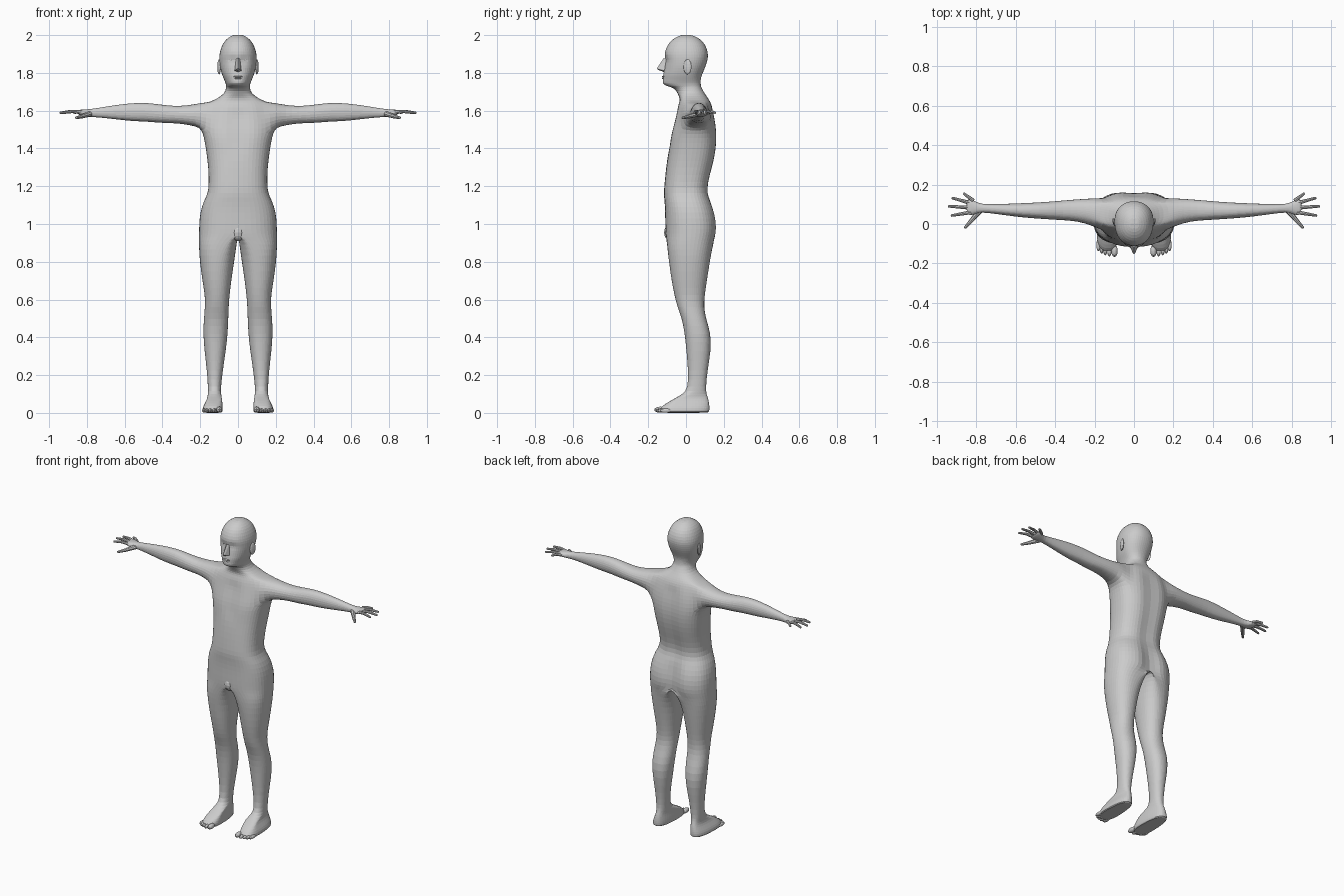
import bpy, bmesh, math
from mathutils import Vector, Matrix

if "Cube" in bpy.data.objects:
    bpy.data.objects.remove(bpy.data.objects["Cube"])

HALF = 12            # columns on the outer half of each ring
N = HALF * 2


def finish(name, bm, mirror=True, subdiv=0):
    bmesh.ops.recalc_face_normals(bm, faces=bm.faces[:])
    me = bpy.data.meshes.new(name)
    bm.to_mesh(me)
    bm.free()
    ob = bpy.data.objects.new(name, me)
    bpy.context.collection.objects.link(ob)
    if mirror:
        m = ob.modifiers.new("mirror", 'MIRROR')
        m.use_clip = True
        m.merge_threshold = 0.0005
    if subdiv:
        s = ob.modifiers.new("subdivision", 'SUBSURF')
        s.levels = s.render_levels = subdiv
    return ob


def ring(z, xin, fx, xout, yf, yb, yw, p):
    """Closed half-body ring: outer arc front to back, inner arc back to front."""
    pts = []
    for k in range(N):
        t = -math.pi / 2 + 2 * math.pi * k / N
        a = 0 if k in (0, HALF) else abs(math.cos(t)) ** p
        s = math.sin(t)
        b = abs(s) ** p
        x = fx + (xout - fx) * a if k <= HALF else fx - (fx - xin) * a
        y = yw + (yb - yw) * b if s > 0 else yw - (yw - yf) * b
        pts.append(Vector((x, y, z)))
    return pts


def ellipsoid(name, c, r, mirror=True, rot=0):
    bm = bmesh.new()
    bmesh.ops.create_uvsphere(bm, u_segments=12, v_segments=8, radius=1)
    M = (Matrix.Translation(c) @ Matrix.Rotation(rot, 4, 'Z')
         @ Matrix.Diagonal((*r, 1)))
    bmesh.ops.transform(bm, matrix=M, verts=bm.verts[:])
    ob = finish(name, bm, mirror)
    if mirror:
        ob.modifiers["mirror"].use_clip = False
    return ob


def finger(name, path, r0, r1):
    """Tapered tube along a path with a rounded tip."""
    bm = bmesh.new()
    path = [Vector(p) for p in path]
    axis = (path[-1] - path[0]).normalized()
    path.append(path[-1] + axis * 0.004)
    q = axis.to_track_quat('Z', 'Y')
    rows = []
    for i, c in enumerate(path):
        f = i / (len(path) - 2)
        r = r0 + (r1 - r0) * f if i < len(path) - 1 else r1 * 0.5
        rows.append([bm.verts.new(c + q @ Vector((r * math.cos(a), r * math.sin(a), 0)))
                     for a in (j * math.pi / 4 for j in range(8))])
    for u, v in zip(rows, rows[1:]):
        for j in range(8):
            bm.faces.new((u[j], u[(j + 1) % 8], v[(j + 1) % 8], v[j]))
    bm.faces.new(rows[0])
    bm.faces.new(rows[-1])
    return finish(name, bm)


# Head and neck: z, half width, front y, back y, y of widest point
HEAD = [(2.002, .022, -.025, .03, 0), (1.987, .052, -.058, .063, 0),
        (1.965, .075, -.087, .092, .005), (1.93, .092, -.107, .112, .01),
        (1.895, .1, -.117, .118, .015), (1.87, .1, -.112, .115, .015),
        (1.84, .098, -.113, .107, .01), (1.81, .091, -.117, .094, .005),
        (1.785, .083, -.123, .083, 0), (1.765, .074, -.122, .078, 0),
        (1.745, .066, -.126, .078, 0), (1.73, .063, -.108, .08, .01),
        (1.72, .063, -.058, .083, .02), (1.69, .072, -.045, .1, .03)]
# Torso: z, half width, front y, back y
TORSO = [(1.665, .11, -.032, .118), (1.645, .15, -.035, .13), (1.62, .165, -.045, .14),
         (1.58, .175, -.055, .152), (1.53, .185, -.068, .162), (1.48, .187, -.082, .167),
         (1.43, .176, -.09, .167), (1.37, .167, -.096, .16), (1.3, .158, -.106, .144),
         (1.22, .155, -.114, .121), (1.16, .16, -.119, .118), (1.12, .184, -.114, .136),
         (1.06, .202, -.111, .159), (1.0, .207, -.111, .17), (.945, .208, -.11, .167)]
# Legs and feet: z, inner x, mid x, outer x, front y, back y
LEG = [(.915, .004, .045, .208, -.104, .152), (.87, .01, .08, .207, -.099, .139),
       (.8, .02, .105, .203, -.091, .127), (.7, .035, .11, .189, -.077, .111),
       (.62, .045, .11, .175, -.061, .099), (.56, .049, .115, .175, -.046, .095),
       (.5, .051, .115, .181, -.022, .106), (.42, .054, .118, .185, -.007, .132),
       (.33, .064, .12, .178, .002, .133), (.22, .081, .122, .164, .012, .113),
       (.13, .091, .125, .159, .01, .105), (.1, .089, .125, .159, -.018, .109),
       (.075, .085, .13, .163, -.062, .119), (.05, .082, .133, .176, -.108, .124),
       (.025, .08, .135, .189, -.14, .126), (.004, .082, .135, .189, -.14, .124),
       (0, .09, .135, .181, -.13, .116)]
# Arm: x, centre y, centre z, y radius, z radius
ARM = [(.2, .057, 1.575, .078, .066), (.25, .066, 1.576, .065, .055),
       (.32, .07, 1.578, .056, .045), (.4, .068, 1.582, .05, .049),
       (.48, .068, 1.592, .044, .051), (.56, .069, 1.592, .039, .049),
       (.65, .073, 1.592, .031, .038), (.72, .077, 1.59, .025, .028),
       (.77, .08, 1.588, .022, .022), (.8, .082, 1.587, .031, .02),
       (.83, .085, 1.59, .046, .016), (.852, .088, 1.592, .04, .011)]

rings = []
for z, w, yf, yb, yw in HEAD:
    r = ring(z, 0, 0, w, yf, yb, yw, .92)
    for v in r:  # eye sockets
        if v.y < 0:
            v.y += .016 * math.exp(-((v.x - .034) ** 2 + (v.z - 1.87) ** 2) / .016 ** 2)
    rings.append(r)
for z, w, yf, yb in TORSO:
    r = ring(z, 0, 0, w, yf, yb, (yf + yb) / 2, .78)
    if 1.38 < z < 1.6:      # breastbone
        r[0].y += .012
    if z < 1.1:             # cleft
        r[HALF].y -= .035
    elif z < 1.6:           # spine groove
        r[HALF].y -= .014
    rings.append(r)
for z, xin, fx, xout, yf, yb in LEG:
    foot = z < .09
    rings.append(ring(z, xin, fx, xout, yf, yb, -.05 if foot else (yf + yb) / 2,
                      .8 if foot or z > .85 else .92))

# Body loft with an opening left for the arm
bm = bmesh.new()
rows = [[bm.verts.new(p) for p in r] for r in rings]
top, bot, c0, c1 = len(HEAD) + 1, len(HEAD) + 5, 3, 9
for i, (u, v) in enumerate(zip(rows, rows[1:])):
    for k in range(N):
        if top <= i < bot and c0 <= k < c1:
            continue
        q = (u[k], u[(k + 1) % N], v[(k + 1) % N], v[k])
        if all(a.co.x < 1e-5 for a in q):
            continue
        bm.faces.new(q)
bm.faces.new(rows[0][:HALF + 1])
bm.faces.new(rows[-1])

# Arm grown from the opening
loop = ([rows[top][k] for k in range(c0, c1)] + [rows[i][c1] for i in range(top, bot)]
        + [rows[bot][k] for k in range(c1, c0, -1)]
        + [rows[i][c0] for i in range(bot, top, -1)])
ys, zs = [v.co.y for v in loop], [v.co.z for v in loop]
ym, zm = (max(ys) + min(ys)) / 2, (max(zs) + min(zs)) / 2
hy, hz = max(ys) - ym, max(zs) - zm
angles = [math.atan2((z - zm) / hz, (y - ym) / hy) for y, z in zip(ys, zs)]
prev = loop
for x, yc, zc, ry, rz in ARM:
    cur = [bm.verts.new((x, yc + ry * math.cos(a), zc + rz * math.sin(a))) for a in angles]
    n = len(cur)
    for j in range(n):
        bm.faces.new((prev[j], prev[(j + 1) % n], cur[(j + 1) % n], cur[j]))
    prev = cur
bm.faces.new(prev)
bmesh.ops.delete(bm, geom=[v for v in bm.verts if not v.link_faces], context='VERTS')
finish("body", bm, subdiv=1)

# Fingers and thumb
for name, a, b in (("index_finger", (.825, .06), (.926, .043)),
                   ("middle_finger", (.83, .083), (.941, .09)),
                   ("ring_finger", (.825, .105), (.922, .132)),
                   ("little_finger", (.815, .118), (.863, .154))):
    mid = ((a[0] + b[0]) / 2, (a[1] + b[1]) / 2, 1.596)
    finger(name, [(*a, 1.592), mid, (*b, 1.589)], .0105, .0065)
finger("thumb", [(.785, .065, 1.583), (.825, .018, 1.57), (.857, -.018, 1.562)], .015, .007)

# Toes
for i, (x, tip) in enumerate(((.099, -.168), (.125, -.166), (.146, -.16),
                              (.164, -.151), (.18, -.139))):
    r = .016 if i == 0 else .011
    ellipsoid("toe", (x, tip + .032, r + .001), (r, .032, r))

# Face details
ellipsoid("ear", (.1, .008, 1.832), (.008, .022, .04), rot=-.3)
ellipsoid("eye", (.034, -.086, 1.87), (.015, .014, .011))
ellipsoid("upper_lip", (0, -.116, 1.78), (.024, .012, .005), mirror=False)
ellipsoid("lower_lip", (0, -.115, 1.771), (.02, .012, .005), mirror=False)
bm = bmesh.new()
for p in ((0, -.118, 1.878), (0, -.153, 1.825), (0, -.148, 1.816), (0, -.118, 1.805)):
    bm.verts.new(p)
for s in (-1, 1):
    for p in ((.01, -.105, 1.875), (.018, -.118, 1.812), (.017, -.1, 1.806), (.007, -.147, 1.82)):
        bm.verts.new((s * p[0], p[1], p[2]))
bmesh.ops.convex_hull(bm, input=bm.verts[:])
finish("nose", bm, mirror=False)

# Groin
ellipsoid("groin", (0, -.08, .955), (.035, .036, .045), mirror=False)
